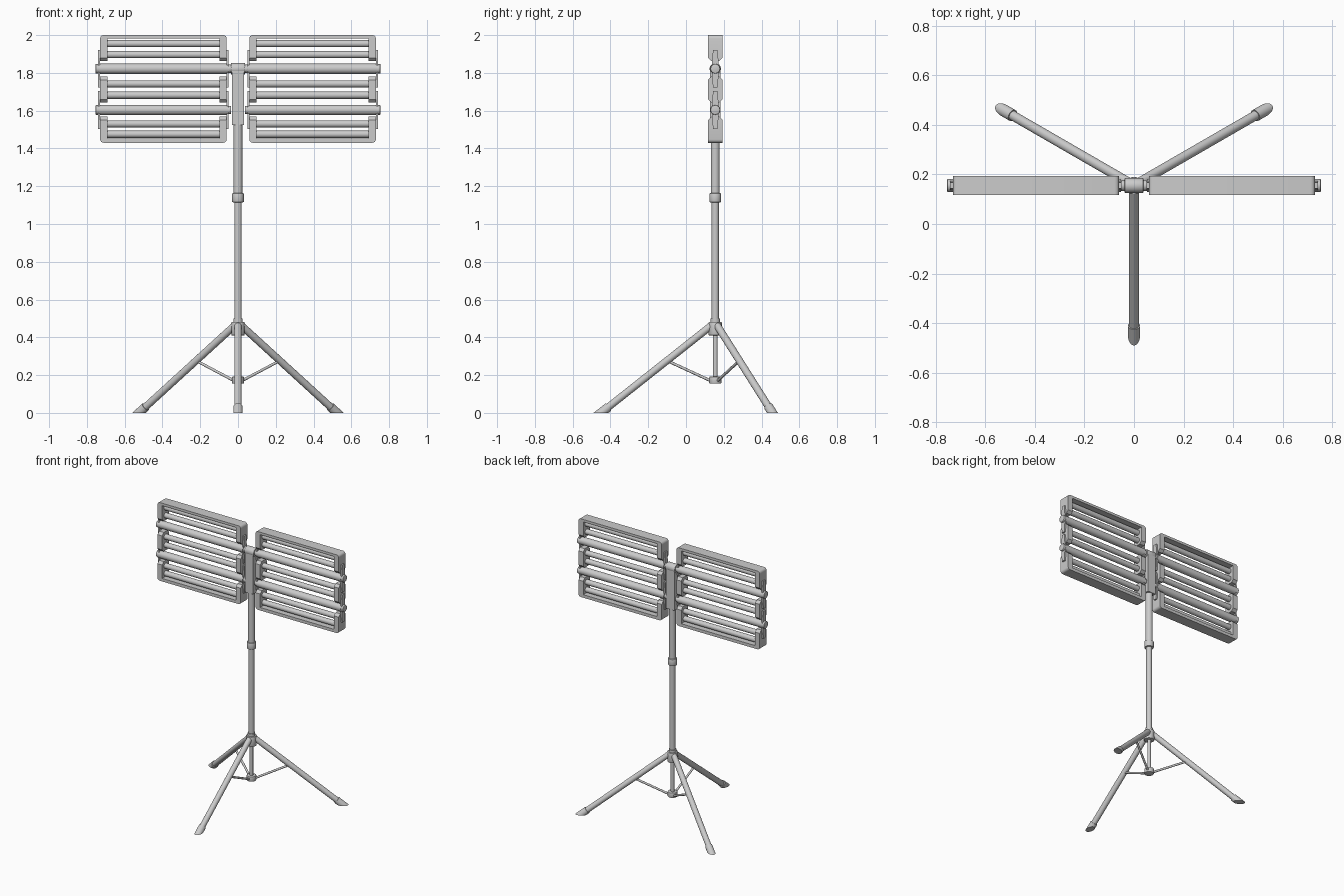
import bpy, bmesh, math
from mathutils import Vector

if "Cube" in bpy.data.objects:
    bpy.data.objects.remove(bpy.data.objects["Cube"])

CY = 0.155  # depth of the pole axis


def finish(bm, name, smooth=True):
    bmesh.ops.recalc_face_normals(bm, faces=bm.faces[:])
    me = bpy.data.meshes.new(name)
    bm.to_mesh(me)
    bm.free()
    ob = bpy.data.objects.new(name, me)
    bpy.context.collection.objects.link(ob)
    if smooth:
        bpy.ops.object.select_all(action='DESELECT')
        ob.select_set(True)
        bpy.context.view_layer.objects.active = ob
        bpy.ops.object.shade_smooth_by_angle(angle=math.radians(35))
    return ob


def rod(name, a, b, r, sides=24, bevel=0.0, floor_cut=False):
    a, b = Vector(a), Vector(b)
    d = b - a
    bm = bmesh.new()
    bmesh.ops.create_cone(bm, cap_ends=True, segments=sides, radius1=r, radius2=r, depth=d.length)
    if bevel:
        rims = [e for e in bm.edges if abs(e.verts[0].co.z - e.verts[1].co.z) < 1e-5]
        bmesh.ops.bevel(bm, geom=rims, offset=bevel, segments=2, affect='EDGES', profile=0.5)
    q = Vector((0, 0, 1)).rotation_difference(d)
    for v in bm.verts:
        v.co = q @ v.co + (a + b) / 2
    if floor_cut:
        res = bmesh.ops.bisect_plane(bm, geom=bm.verts[:] + bm.edges[:] + bm.faces[:],
                                     plane_co=(0, 0, 0), plane_no=(0, 0, -1), clear_outer=True)
        cut = [g for g in res['geom_cut'] if isinstance(g, bmesh.types.BMEdge)]
        bmesh.ops.contextual_create(bm, geom=cut)
    return finish(bm, name)


def prism(name, pts, plane, lo, hi, tips=(), corner_z=None):
    """Extrude a 2D outline; plane 'xz' runs along y, 'yz' runs along x."""
    bm = bmesh.new()
    place = (lambda p, t: (p[0], t, p[1])) if plane == 'xz' else (lambda p, t: (t, p[0], p[1]))
    f = bm.faces.new([bm.verts.new(place(p, lo)) for p in pts])
    r = bmesh.ops.extrude_face_region(bm, geom=[f])
    shift = (0, hi - lo, 0) if plane == 'xz' else (hi - lo, 0, 0)
    bmesh.ops.translate(bm, vec=shift, verts=[v for v in r['geom'] if isinstance(v, bmesh.types.BMVert)])
    bmesh.ops.recalc_face_normals(bm, faces=bm.faces[:])
    # rounded outer corners of the frame
    if corner_z is not None:
        xs = [p[0] for p in pts]
        es = [e for e in bm.edges
              if all(abs(v.co.z - corner_z) < 1e-5 for v in e.verts)
              and abs(e.verts[0].co.x - e.verts[1].co.x) < 1e-5
              and min(abs(e.verts[0].co.x - min(xs)), abs(e.verts[0].co.x - max(xs))) < 1e-5]
        bmesh.ops.bevel(bm, geom=es, offset=0.018, segments=4, affect='EDGES', profile=0.5)
    # chamfered ends next to the pivots
    if tips:
        es = [e for e in bm.edges
              if any(all(abs(v.co.z - z) < 1e-5 for v in e.verts) for z in tips)
              and abs(e.verts[0].co.y - e.verts[1].co.y) < 1e-5]
        bmesh.ops.bevel(bm, geom=es, offset=0.018, segments=1, affect='EDGES')
    return finish(bm, name)


def box(name, x0, x1, y0, y1, z0, z1):
    return prism(name, [(x0, z0), (x1, z0), (x1, z1), (x0, z1)], 'xz', y0, y1)


# Pole, collars and column
rod("inner_rod", (0, CY, 0.16), (0, CY, 0.46), 0.012)
rod("brace_collar", (0, CY, 0.155), (0, CY, 0.192), 0.032, bevel=0.004)
rod("tripod_hub", (0, CY, 0.41), (0, CY, 0.482), 0.035, bevel=0.004)
rod("hub_neck", (0, CY, 0.48), (0, CY, 0.5), 0.025)
rod("lower_pole", (0, CY, 0.45), (0, CY, 1.14), 0.0195)
rod("pole_collar", (0, CY, 1.115), (0, CY, 1.163), 0.031, bevel=0.004)
rod("upper_pole", (0, CY, 1.14), (0, CY, 1.55), 0.0235)
box("column", -0.033, 0.033, CY - 0.027, CY + 0.027, 1.525, 1.815)
rod("column_head", (-0.038, CY, 1.822), (0.038, CY, 1.822), 0.03, bevel=0.003)
rod("head_axle", (-0.07, CY, 1.822), (0.07, CY, 1.822), 0.016)

# Tripod legs, sleeve feet cut flat on the floor, and braces
for i, deg in enumerate((-90, 30, 150)):
    c, s = math.cos(math.radians(deg)), math.sin(math.radians(deg))

    def at(r, z):
        return (r * c, CY + r * s, z)

    slope = -0.455 / 0.575
    rod(f"leg_{i}", at(0.02, 0.463), at(0.585, 0.463 + slope * 0.565), 0.0195)
    rod(f"foot_{i}", at(0.565, 0.0317), at(0.70, 0.0317 + slope * 0.135), 0.0245, floor_cut=True)
    rod(f"leg_brace_{i}", at(0.02, 0.168), at(0.252, 0.275), 0.0075, 12)

# Lamp panels on both sides
X0, X1, W = 0.06, 0.73, 0.038
YA, YB = CY - 0.039, CY + 0.039
for sgn, side in ((-1, "left"), (1, "right")):
    def u_frame(zt, zc, plate):
        inner = zc + plate * (1 if zt > zc else -1)
        p = [(X0, zt), (X0, zc), (X1, zc), (X1, zt), (X1 - W, zt), (X1 - W, inner), (X0 + W, inner), (X0 + W, zt)]
        return [(sgn * x, z) for x, z in p]

    prism(f"{side}_top_frame", u_frame(1.862, 2.0, 0.018), 'xz', YA, YB, (1.862,), 2.0)
    prism(f"{side}_bottom_frame", u_frame(1.568, 1.43, 0.022), 'xz', YA, YB, (1.568,), 1.43)
    for k, xa in enumerate((X0, X1 - W)):
        xs = [sgn * xa, sgn * (xa + W)]
        prism(f"{side}_middle_end_{k}", [(xs[0], 1.642), (xs[1], 1.642), (xs[1], 1.78), (xs[0], 1.78)],
              'xz', YA, YB, (1.642, 1.78))
    # lamp tubes, two per panel
    for k, z in enumerate((1.955, 1.897, 1.742, 1.682, 1.53, 1.475)):
        rod(f"{side}_lamp_tube_{k}", (sgn * (X0 + 0.02), CY, z), (sgn * (X1 - 0.02), CY, z), 0.019)
    # pivot tubes with end knobs and link plates
    for k, z in enumerate((1.822, 1.604)):
        rod(f"{side}_pivot_tube_{k}", (sgn * 0.053, CY, z), (sgn * 0.738, CY, z), 0.027)
        rod(f"{side}_outer_knob_{k}", (sgn * 0.735, CY, z), (sgn * 0.754, CY, z), 0.026, 12, bevel=0.004)
        rod(f"{side}_inner_knob_{k}", (sgn * 0.036, CY, z), (sgn * 0.055, CY, z), 0.022, 12, bevel=0.004)
        link = [(CY - 0.012, z - 0.1), (CY + 0.012, z - 0.1), (CY + 0.02, z),
                (CY + 0.012, z + 0.1), (CY - 0.012, z + 0.1), (CY - 0.02, z)]
        for n, xa in (("inner", 0.05), ("outer", 0.73)):
            prism(f"{side}_{n}_link_{k}", link, 'yz', sgn * xa, sgn * (xa + 0.011))
